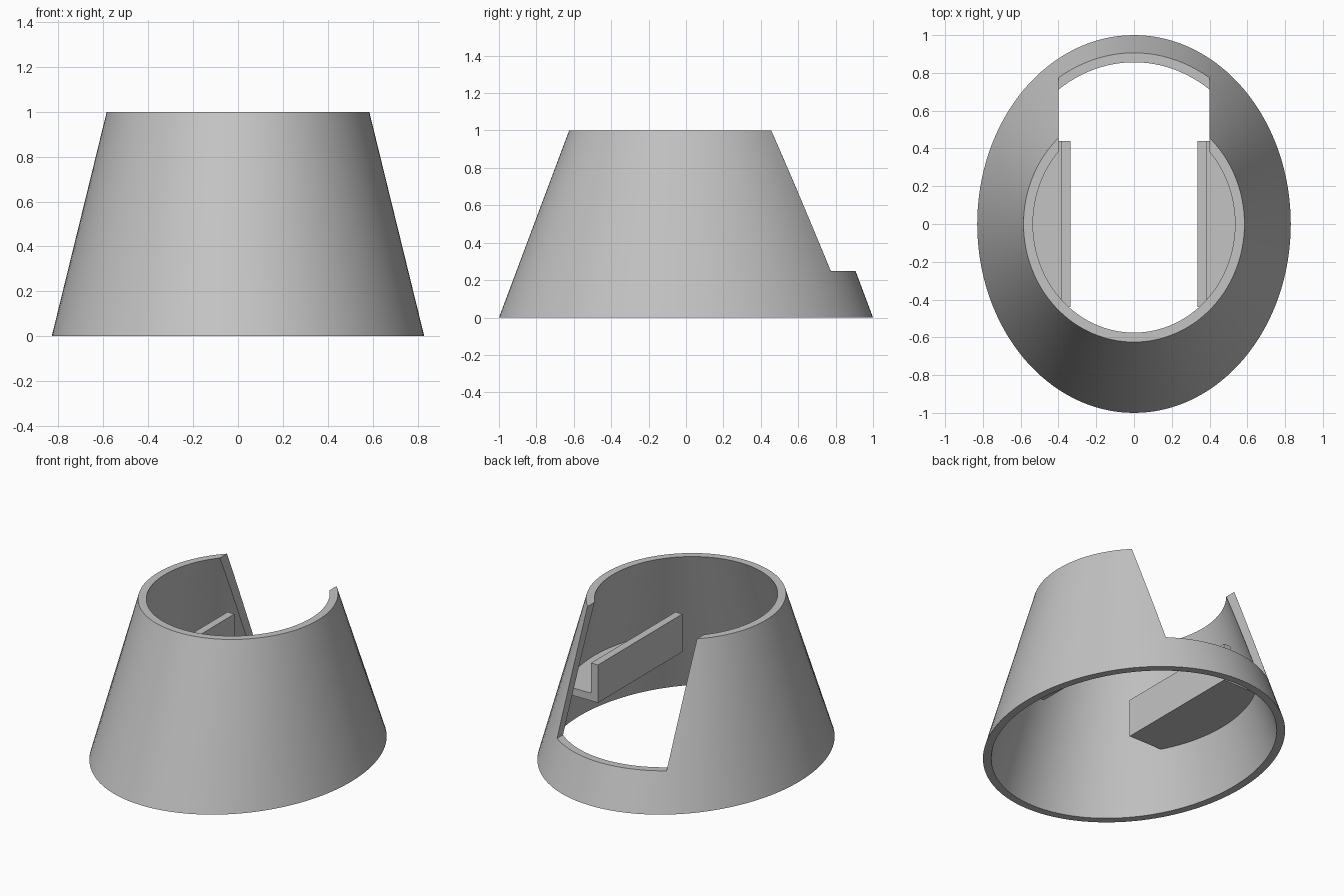
import bpy, bmesh, math

cube = bpy.data.objects.get("Cube")
if cube:
    bpy.data.objects.remove(cube, do_unlink=True)

SEGMENTS = 128
BASE, TOP = (0.83, 1.0), (0.585, 0.625)
WALL = 0.05

grey = bpy.data.materials.new("plain_grey")
grey.use_nodes = True
grey.diffuse_color = (0.55, 0.55, 0.55, 1)
grey.node_tree.nodes["Principled BSDF"].inputs["Base Color"].default_value = grey.diffuse_color


def radii(z, inset):
    """Half widths of the tapered oval at height z."""
    return [b + (t - b) * z - inset for b, t in zip(BASE, TOP)]


def finish(name, bm):
    bmesh.ops.recalc_face_normals(bm, faces=bm.faces)
    mesh = bpy.data.meshes.new(name)
    bm.to_mesh(mesh)
    bm.free()
    mesh.materials.append(grey)
    obj = bpy.data.objects.new(name, mesh)
    bpy.context.collection.objects.link(obj)
    return obj


def activate(obj):
    bpy.ops.object.select_all(action='DESELECT')
    obj.select_set(True)
    bpy.context.view_layer.objects.active = obj


def loft(name, rings, closed):
    """Join matching vertex rings; either loop back to the first or cap the ends."""
    bm = bmesh.new()
    loops = [[bm.verts.new(p) for p in ring] for ring in rings]
    pairs = list(zip(loops, loops[1:]))
    if closed:
        pairs.append((loops[-1], loops[0]))
    else:
        bm.faces.new(loops[0])
        bm.faces.new(loops[-1])
    for a, b in pairs:
        n = len(a)
        for i in range(n):
            j = (i + 1) % n
            bm.faces.new((a[i], a[j], b[j], b[i]))
    return finish(name, bm)


def oval(z, inset):
    rx, ry = radii(z, inset)
    angles = [math.tau * i / SEGMENTS for i in range(SEGMENTS)]
    return [(rx * math.cos(a), ry * math.sin(a), z) for a in angles]


def box(name, x0, x1, y0, y1, z0, z1):
    ring = [(x0, y0), (x1, y0), (x1, y1), (x0, y1)]
    return loft(name, [[(x, y, z) for x, y in ring] for z in (z0, z1)], False)


# Tapered oval shell, open at the top and bottom
shell = loft("tapered_shell",
             [oval(0, 0), oval(1, 0), oval(1, WALL), oval(0, WALL)], True)

# Slot through the back wall
cutter = box("slot_cutter", -0.4, 0.4, 0.1, 1.2, 0.25, 1.2)
cutter.hide_render = True
cut = shell.modifiers.new("slot", 'BOOLEAN')
cut.operation = 'DIFFERENCE'
cut.solver = 'EXACT'
cut.object = cutter
activate(shell)
bpy.ops.object.modifier_apply(modifier=cut.name)
bpy.data.objects.remove(cutter, do_unlink=True)
bpy.ops.object.shade_smooth_by_angle(angle=math.radians(30))

# Side ledges: a shelf set into the wall with an upright lip along its edge
HALF, INNER, LIP = 0.44, 0.335, 0.05
SHELF_Z, SHELF_TOP, LIP_TOP = 0.375, 0.425, 0.625
STEPS = 32


def shelf_ring(side, z):
    rx, ry = radii(z, WALL - 0.02)
    ys = [-HALF + 2 * HALF * i / STEPS for i in range(STEPS + 1)]
    curve = [(side * rx * math.sqrt(1 - (y / ry) ** 2), y, z) for y in ys]
    return curve + [(side * INNER, HALF, z), (side * INNER, -HALF, z)]


for side, label in ((1, "left"), (-1, "right")):
    shelf = loft(label + "_shelf",
                 [shelf_ring(side, SHELF_Z), shelf_ring(side, SHELF_TOP)], False)
    x0, x1 = sorted((side * INNER, side * (INNER + LIP)))
    box(label + "_lip", x0, x1, -HALF, HALF, SHELF_TOP, LIP_TOP)
    activate(shelf)
    bpy.ops.object.shade_smooth_by_angle(angle=math.radians(30))
